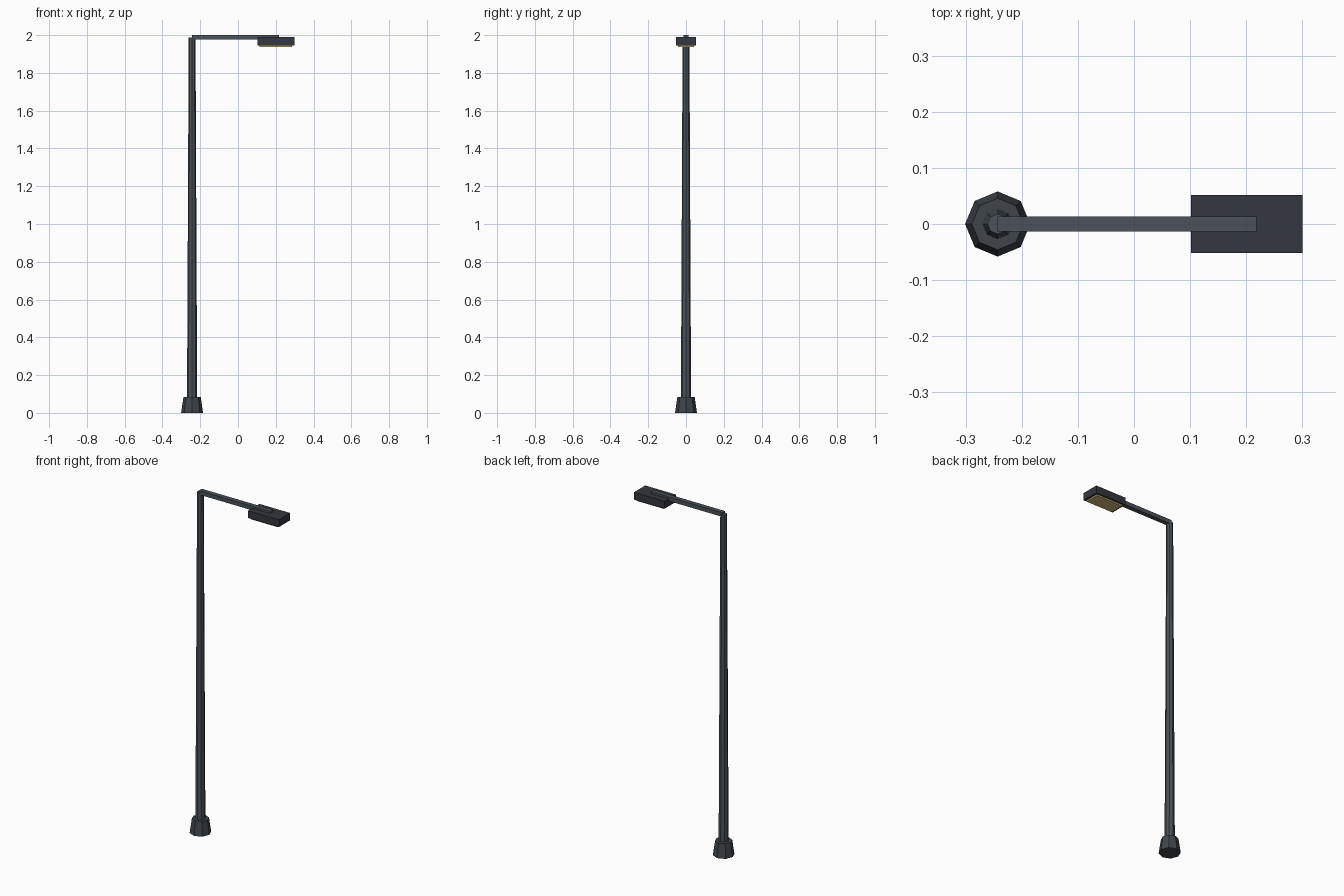
import bpy, bmesh
from mathutils import Matrix, Vector

if "Cube" in bpy.data.objects:
    bpy.data.objects.remove(bpy.data.objects["Cube"])

POLE_X = -0.243


def material(name, rgb):
    m = bpy.data.materials.new(name)
    m.diffuse_color = (*rgb, 1)
    m.use_nodes = True
    m.node_tree.nodes["Principled BSDF"].inputs["Base Color"].default_value = m.diffuse_color
    return m


def finish(name, bm, mat):
    me = bpy.data.meshes.new(name)
    bm.to_mesh(me)
    bm.free()
    me.materials.append(mat)
    ob = bpy.data.objects.new(name, me)
    bpy.context.collection.objects.link(ob)
    return ob


def frustum(name, r1, r2, z1, z2, mat, sides=8):
    bm = bmesh.new()
    bmesh.ops.create_cone(bm, cap_ends=True, segments=sides, radius1=r1, radius2=r2,
                          depth=z2 - z1, matrix=Matrix.Translation((POLE_X, 0, (z1 + z2) / 2)))
    return finish(name, bm, mat)


def box(name, x, y, z, mat):
    lo, hi = Vector((x[0], y[0], z[0])), Vector((x[1], y[1], z[1]))
    bm = bmesh.new()
    bmesh.ops.create_cube(bm, size=1, matrix=Matrix.Translation((lo + hi) / 2)
                          @ Matrix.Diagonal((*(hi - lo), 1)))
    return finish(name, bm, mat)


steel = material("steel", (0.07, 0.085, 0.10))
footing = material("footing", (0.05, 0.06, 0.07))
housing = material("housing", (0.035, 0.038, 0.05))
glow = material("warm_lens", (0.62, 0.48, 0.20))

# Flared footing and tapered octagonal pole
frustum("base", 0.058, 0.046, 0, 0.083, footing)
frustum("pole", 0.027, 0.018, 0.06, 1.988, steel)

# Horizontal arm, lamp housing and the lens beneath it
box("arm", (POLE_X, 0.218), (-0.013, 0.013), (1.976, 2.0), steel)
box("lamp_head", (0.102, 0.30), (-0.052, 0.052), (1.946, 1.989), housing)
box("lens", (0.115, 0.287), (-0.042, 0.042), (1.938, 1.95), glow)
